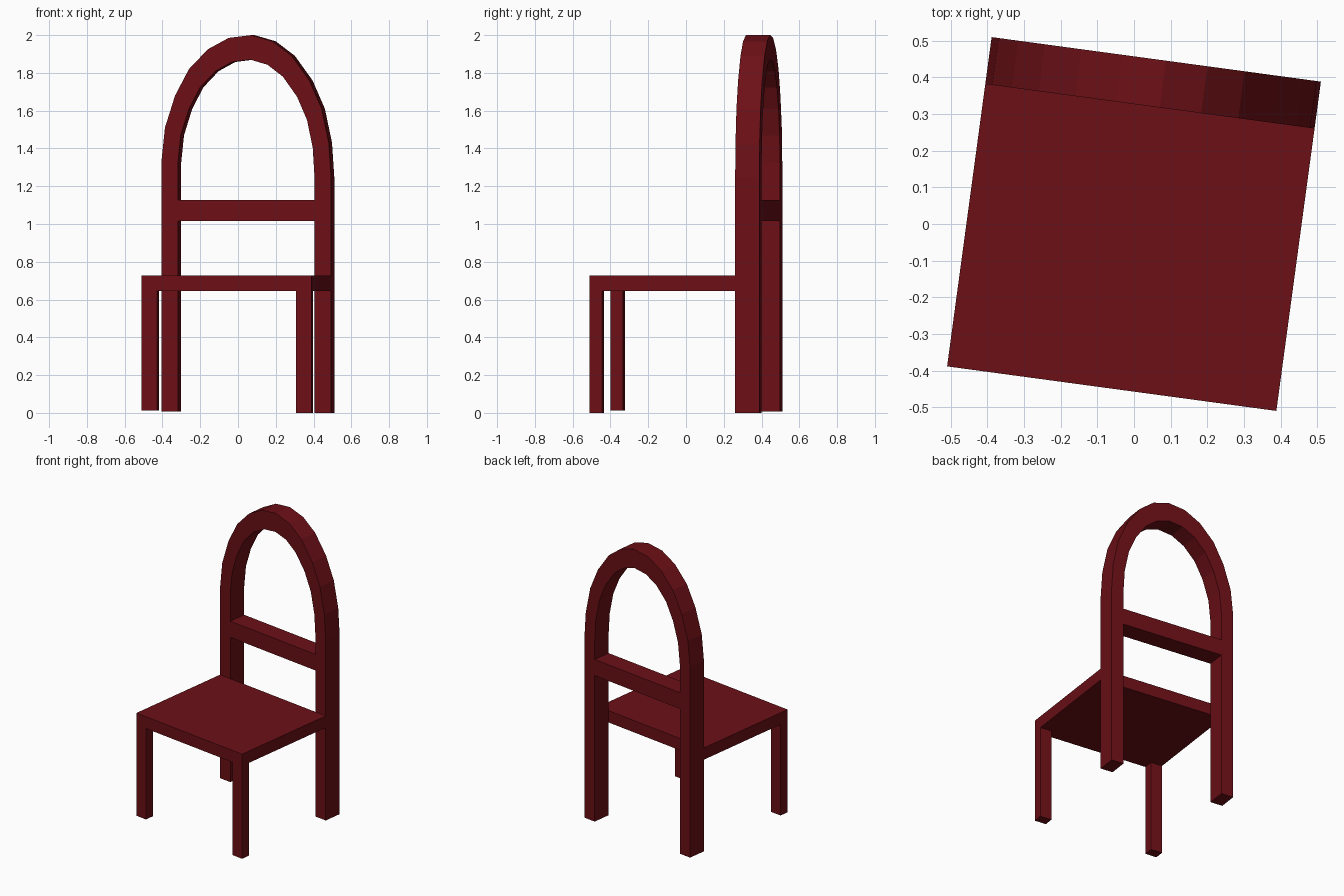
import bpy, bmesh, math
from mathutils import Matrix

if "Cube" in bpy.data.objects:
    bpy.data.objects.remove(bpy.data.objects["Cube"])

TURN = Matrix.Rotation(math.radians(-7.7), 4, 'Z')
HALF = 0.453             # half width and depth of the chair
POST_W = 0.088           # post width seen from the front
POST_FRONT = 0.324       # y of the front plane of the back frame

red = bpy.data.materials.new("dark_red")
red.diffuse_color = (0.15, 0.005, 0.008, 1)
red.use_nodes = True
red.node_tree.nodes["Principled BSDF"].inputs["Base Color"].default_value = red.diffuse_color


def finish(name, bm):
    bmesh.ops.recalc_face_normals(bm, faces=bm.faces[:])
    bm.transform(TURN)
    mesh = bpy.data.meshes.new(name)
    bm.to_mesh(mesh)
    bm.free()
    mesh.materials.append(red)
    obj = bpy.data.objects.new(name, mesh)
    bpy.context.collection.objects.link(obj)


def box(name, x, y, z):
    bm = bmesh.new()
    bmesh.ops.create_cube(bm, size=1)
    for v in bm.verts:
        v.co = [lo if c < 0 else hi for c, (lo, hi) in zip(v.co, (x, y, z))]
    finish(name, bm)


# Seat, stopping at the front of the posts
box("seat", (-HALF, HALF), (-HALF, POST_FRONT), (0.645, 0.727))

# Front legs
box("front_leg_left", (-HALF, -HALF + 0.082), (-HALF, -HALF + 0.066), (0.013, 0.65))
box("front_leg_right", (HALF - 0.082, HALF), (-HALF, -HALF + 0.066), (0, 0.65))

# Back rail between the posts
inner = HALF - POST_W
box("back_rail", (-inner, inner), (POST_FRONT, HALF), (1.015, 1.127))

# Back frame: two posts joined by a faceted arch
arch = [(-0.453, 1.33), (-0.434, 1.51), (-0.380, 1.68), (-0.306, 1.82),
        (-0.205, 1.925), (-0.094, 1.985), (0.027, 2.0), (0.141, 1.967),
        (0.243, 1.89), (0.337, 1.76), (0.403, 1.61), (0.441, 1.43), (0.453, 1.25)]
SPRING = 1.29
outer_path = [(-HALF, 0.008)] + arch + [(HALF, 0)]
inner_path = [(x * inner / HALF,
               z if z < SPRING else SPRING + (z - SPRING) * 0.817)
              for x, z in outer_path]
bm = bmesh.new()
rings = []
for (ox, oz), (ix, iz) in zip(outer_path, inner_path):
    rings.append([bm.verts.new(p) for p in (
        (ox, POST_FRONT, oz), (ix, POST_FRONT, iz),
        (ix, HALF, iz), (ox, HALF, oz))])
for a, b in zip(rings, rings[1:]):
    for i in range(4):
        j = (i + 1) % 4
        bm.faces.new((a[i], a[j], b[j], b[i]))
bm.faces.new(rings[0])
bm.faces.new(rings[-1])
finish("back_frame", bm)
